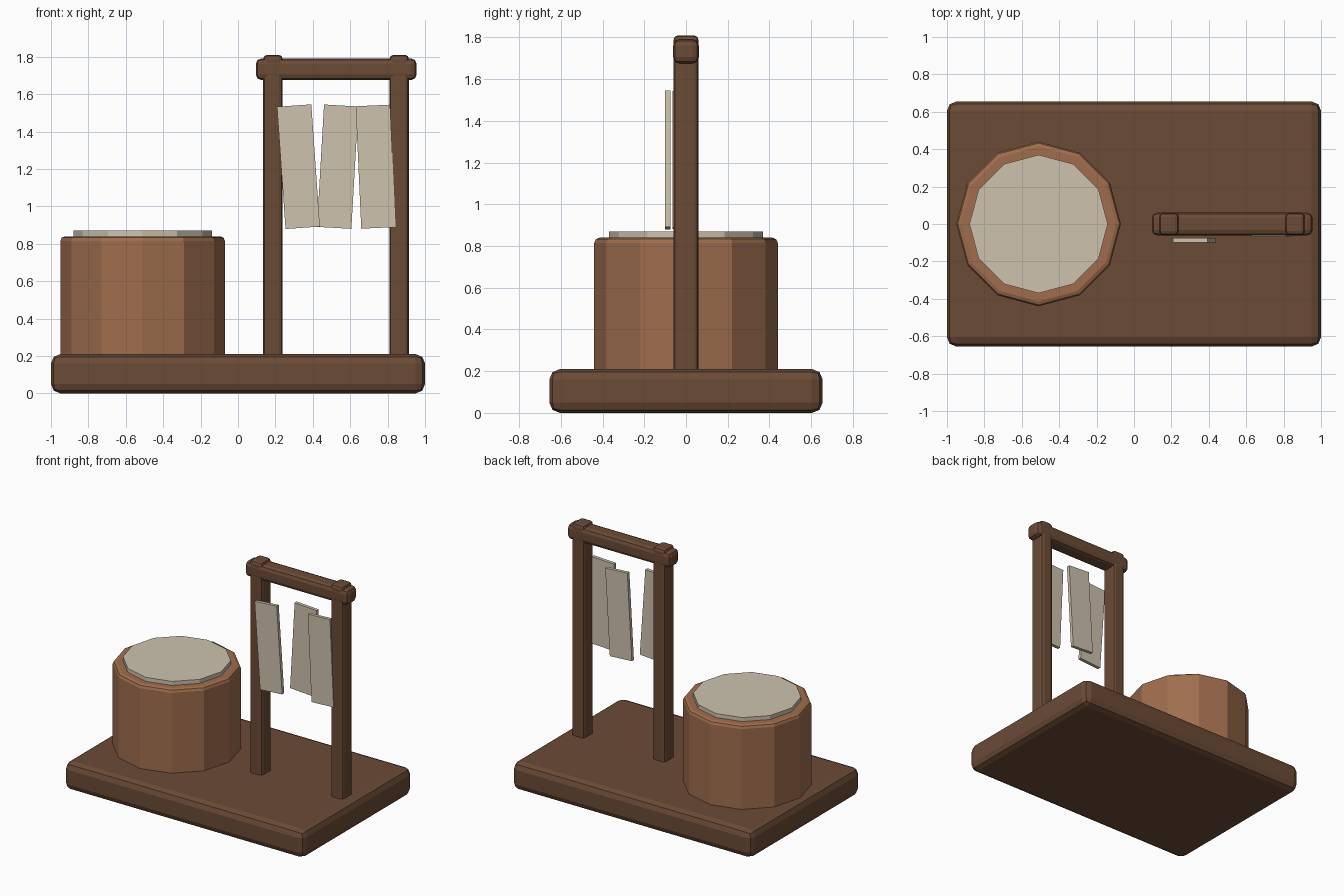
import bpy
from math import radians

if "Cube" in bpy.data.objects:
    bpy.data.objects.remove(bpy.data.objects["Cube"])


def material(name, rgb):
    m = bpy.data.materials.new(name)
    m.diffuse_color = (*rgb, 1)
    m.use_nodes = True
    m.node_tree.nodes["Principled BSDF"].inputs["Base Color"].default_value = m.diffuse_color
    return m


dark_wood = material("dark_wood", (0.147, 0.07, 0.037))
warm_wood = material("warm_wood", (0.35, 0.155, 0.075))
cream = material("cream", (0.61, 0.54, 0.42))


def finish(obj, name, mat, bevel, segments):
    obj.name = name
    obj.data.materials.append(mat)
    if bevel:
        b = obj.modifiers.new("bevel", 'BEVEL')
        b.width = bevel
        b.segments = segments
        b.limit_method = 'ANGLE'
        b.angle_limit = radians(40)
    return obj


def box(name, centre, size, mat, bevel=0, segments=2, tilt=0):
    bpy.ops.mesh.primitive_cube_add(size=1, location=centre)
    obj = bpy.context.object
    obj.scale = size
    bpy.ops.object.transform_apply(location=False, rotation=False, scale=True)
    obj.rotation_euler.y = radians(tilt)
    return finish(obj, name, mat, bevel, segments)


def drum(name, x, radius, z0, z1, mat, bevel=0):
    bpy.ops.mesh.primitive_cylinder_add(vertices=12, radius=radius, depth=z1 - z0,
                                        location=(x, 0, (z0 + z1) / 2))
    return finish(bpy.context.object, name, mat, bevel, 2)


# base slab
box("base", (0, 0, 0.105), (2, 1.31, 0.21), dark_wood, 0.05)

# twelve-sided tub with a pale lid
drum("tub", -0.51, 0.44, 0.18, 0.84, warm_wood, 0.025)
drum("tub_lid", -0.51, 0.37, 0.80, 0.87, cream)

# hanging frame: two posts and a crossbeam
for side, x in (("left", 0.187), ("right", 0.862)):
    box(side + "_post", (x, 0, 0.995), (0.104, 0.12, 1.63), dark_wood, 0.022)
box("crossbeam", (0.525, 0, 1.733), (0.86, 0.123, 0.116), dark_wood, 0.03)

# three crooked hanging strips at staggered depths
strips = [(0.323, -0.087, -4.0), (0.533, 0.03, 3.3), (0.736, -0.053, -2.6)]
for i, (x, y, tilt) in enumerate(strips, 1):
    box(f"hanging_strip_{i}", (x, y, 1.212), (0.184, 0.025, 0.655), cream, tilt=tilt)
